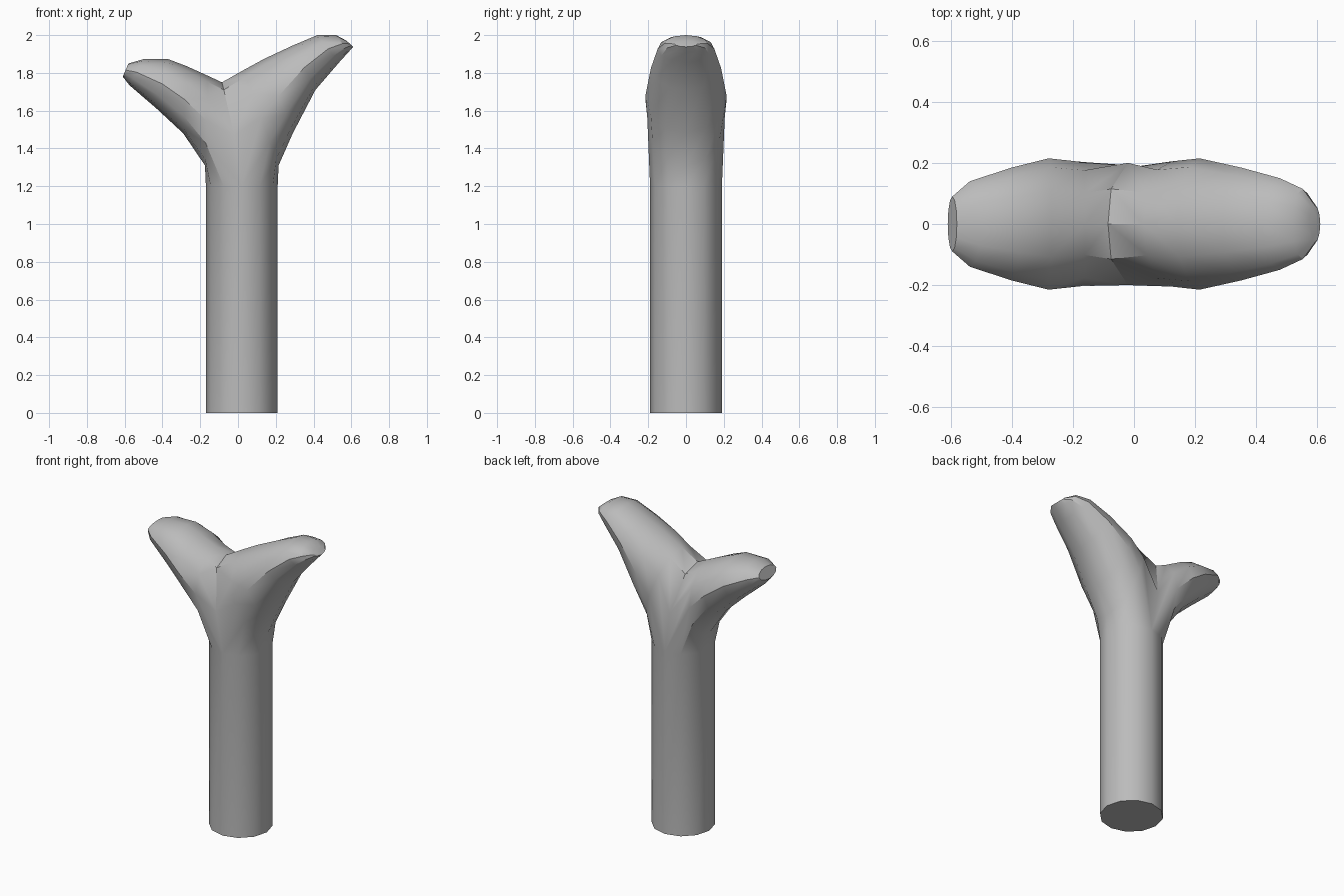
import bpy, bmesh
from math import sin, cos, pi

cube = bpy.data.objects.get("Cube")
if cube:
    bpy.data.objects.remove(cube, do_unlink=True)

SIDES = 12
R, CX, TOP = 0.19, 0.02, 1.2

grey = bpy.data.materials.new("plain grey")
grey.use_nodes = True
colour = (0.5, 0.5, 0.5, 1)
grey.diffuse_color = colour
grey.node_tree.nodes["Principled BSDF"].inputs["Base Color"].default_value = colour

bm = bmesh.new()


def trunk_ring(z):
    return [bm.verts.new((CX + R * sin(k * pi / 6), -R * cos(k * pi / 6), z))
            for k in range(SIDES)]


def bridge(a, b):
    for k in range(SIDES):
        n = (k + 1) % SIDES
        bm.faces.new((a[k], a[n], b[n], b[k]))


# Straight round trunk
base, collar = trunk_ring(0), trunk_ring(TOP)
bm.faces.new(base)
bridge(base, collar)

# Crotch seam arching from the back of the collar over to the front
seam = [bm.verts.new(p) for p in (
    (-0.02, 0.2, 1.47), (-0.075, 0.115, 1.71), (-0.085, 0, 1.75),
    (-0.075, -0.115, 1.71), (-0.02, -0.2, 1.47))]

# Branch sections: outer x, z; inner x, z; half width
right_branch = [
    (-0.175, 1.31, -0.16, 1.785, 0.203),
    (-0.29, 1.48, -0.27, 1.835, 0.215),
    (-0.43, 1.61, -0.37, 1.873, 0.185),
    (-0.575, 1.735, -0.5, 1.873, 0.14),
    (-0.61, 1.78, -0.58, 1.85, 0.09)]
left_branch = [
    (0.215, 1.31, 0.03, 1.815, 0.205),
    (0.29, 1.48, 0.14, 1.875, 0.215),
    (0.41, 1.71, 0.29, 1.945, 0.185),
    (0.535, 1.855, 0.42, 2.0, 0.15),
    (0.585, 1.91, 0.52, 2.0, 0.115),
    (0.61, 1.938, 0.575, 1.97, 0.06)]


def grow(sections, side):
    # Half of the collar plus the shared seam opens into the branch
    last = [collar[(side * k) % SIDES] for k in range(7)] + seam
    for ox, oz, ix, iz, w in sections:
        ring = []
        for k in range(SIDES):
            s, c = sin(k * pi / 6), cos(k * pi / 6)
            ring.append(bm.verts.new(((ox + ix) / 2 + (ox - ix) / 2 * s, -w * c,
                                      (oz + iz) / 2 + (oz - iz) / 2 * s)))
        bridge(last, ring)
        last = ring
    bm.faces.new(last)


grow(left_branch, 1)
grow(right_branch, -1)
bmesh.ops.recalc_face_normals(bm, faces=bm.faces)

mesh = bpy.data.meshes.new("forked_post")
bm.to_mesh(mesh)
bm.free()
mesh.materials.append(grey)
post = bpy.data.objects.new("forked_post", mesh)
bpy.context.collection.objects.link(post)

# Smooth shading with crisp edges at the base and crotch
bpy.context.view_layer.objects.active = post
post.select_set(True)
bpy.ops.object.shade_smooth_by_angle(angle=0.6)
